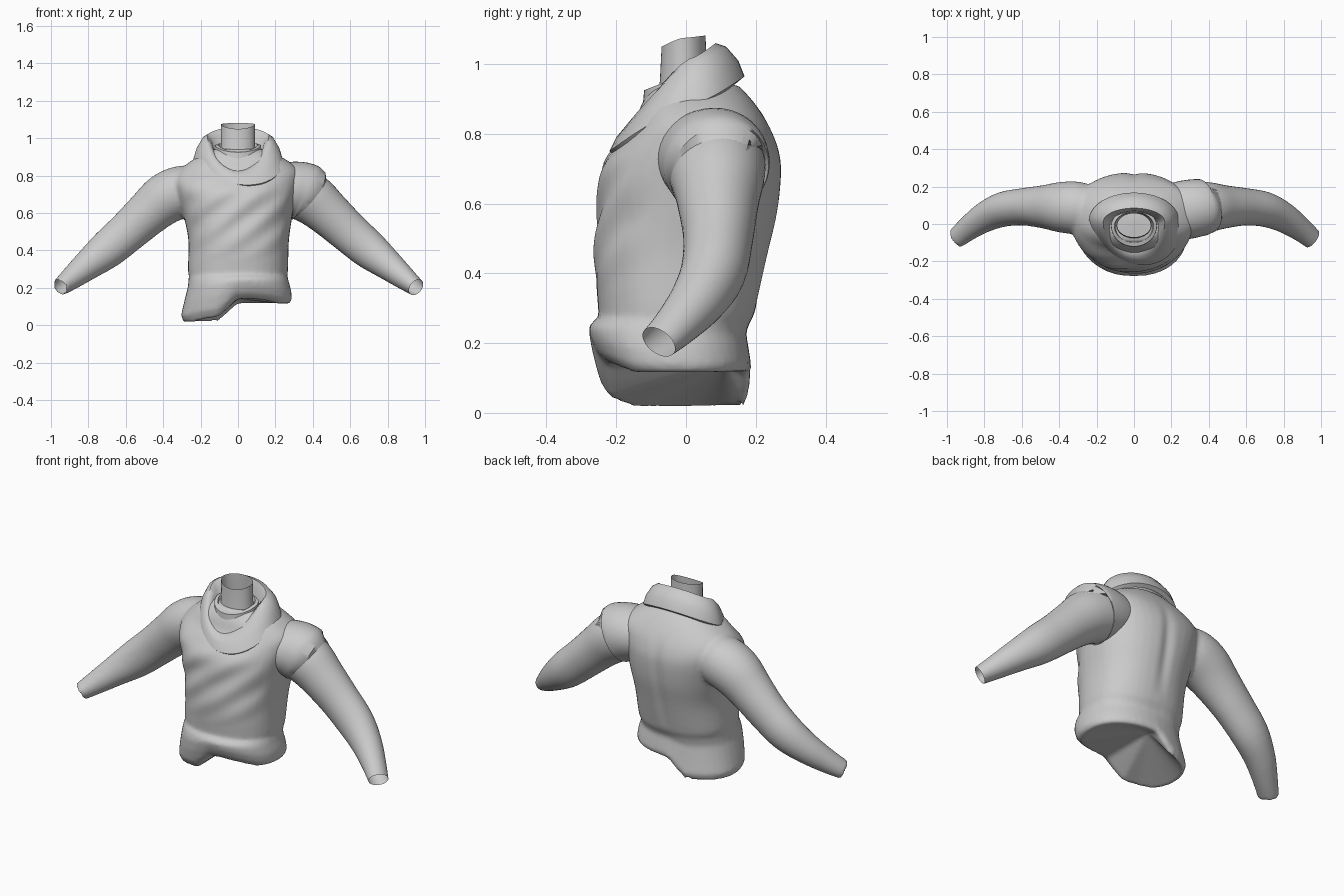
import bpy, bmesh, math
from mathutils import Vector

if "Cube" in bpy.data.objects:
    bpy.data.objects.remove(bpy.data.objects["Cube"])

fabric = bpy.data.materials.new("grey_fabric")
fabric.diffuse_color = (0.6, 0.6, 0.6, 1)
fabric.use_nodes = True
fabric.node_tree.nodes["Principled BSDF"].inputs["Base Color"].default_value = fabric.diffuse_color
N = 40


def spow(v, p):
    return math.copysign(abs(v) ** p, v)


def loft(name, rings, cap_start=None, cap_end=None):
    """Skin closed rings of points; caps are optional pole points."""
    bm = bmesh.new()
    vs = [[bm.verts.new(p) for p in r] for r in rings]
    for a, b in zip(vs, vs[1:]):
        for i in range(len(a)):
            j = (i + 1) % len(a)
            bm.faces.new((a[i], a[j], b[j], b[i]))
    for ring, pole in ((vs[0], cap_start), (vs[-1], cap_end)):
        if pole is not None:
            c = bm.verts.new(pole)
            for i in range(len(ring)):
                bm.faces.new((ring[i], c, ring[(i + 1) % len(ring)]))
    bmesh.ops.recalc_face_normals(bm, faces=bm.faces)
    me = bpy.data.meshes.new(name)
    bm.to_mesh(me)
    bm.free()
    ob = bpy.data.objects.new(name, me)
    bpy.context.collection.objects.link(ob)
    me.materials.append(fabric)
    return ob


def finish(ob, angle=50):
    bpy.ops.object.select_all(action='DESELECT')
    ob.select_set(True)
    bpy.context.view_layer.objects.active = ob
    bpy.ops.object.shade_smooth_by_angle(angle=math.radians(angle))


def apply_mods(ob):
    dg = bpy.context.evaluated_depsgraph_get()
    me = bpy.data.meshes.new_from_object(ob.evaluated_get(dg))
    ob.modifiers.clear()
    ob.data = me


def catmull(pts, steps=4):
    """Smooth rows of numbers into a denser list."""
    out = []
    for i in range(len(pts) - 1):
        p0, p1, p2, p3 = (pts[max(i - 1, 0)], pts[i], pts[i + 1], pts[min(i + 2, len(pts) - 1)])
        for s in range(steps):
            t = s / steps
            out.append([0.5 * (2 * b + (c - a) * t + (2 * a - 5 * b + 4 * c - d) * t * t
                               + (3 * b - a - 3 * c + d) * t ** 3)
                        for a, b, c, d in zip(p0, p1, p2, p3)])
    return out + [list(pts[-1])]


def tube_rings(rows, side, steps=4):
    """Rows: x, y, z, in-plane radius, depth radius; rings square to the path."""
    rows = catmull(rows, steps)
    rings = []
    for i, (x, y, z, r, d) in enumerate(rows):
        a, b = rows[max(i - 1, 0)], rows[min(i + 1, len(rows) - 1)]
        t = Vector([b[k] - a[k] for k in range(3)]).normalized()
        u = t.cross(Vector((0, 1, 0))).normalized()
        w = u.cross(t)
        ring = []
        for k in range(N):
            an = math.tau * k / N
            p = Vector((x, y, z)) + u * r * math.cos(an) + w * d * math.sin(an)
            ring.append((p.x * side, p.y, p.z))
        rings.append(ring)
    return rings


# Torso: z, left x, right x, front y, back y
torso_rows = [
    (0.27, -0.262, 0.262, -0.25, 0.19), (0.30, -0.268, 0.268, -0.252, 0.20),
    (0.45, -0.265, 0.272, -0.262, 0.235), (0.58, -0.29, 0.29, -0.253, 0.265),
    (0.70, -0.325, 0.31, -0.243, 0.275), (0.77, -0.34, 0.325, -0.20, 0.262),
    (0.83, -0.31, 0.325, -0.15, 0.235), (0.89, -0.235, 0.25, -0.125, 0.195),
    (0.94, -0.15, 0.15, -0.09, 0.15)]


def torso_ring(row):
    z, x0, x1, y0, y1 = row
    cx, cy = (x0 + x1) / 2, (y0 + y1) / 2
    return [(cx + (x1 - x0) / 2 * spow(math.cos(math.tau * k / N), 0.88),
             cy + (y1 - y0) / 2 * spow(math.sin(math.tau * k / N), 0.88), z) for k in range(N)]


# Uneven hem: low on one side, raised on the other
def hem_z(x, y):
    t = min(max((x + 0.12) / 0.13, 0), 1)
    z = 0.015 + 0.10 * t * t * (3 - 2 * t)
    return z + 0.04 * max(0, -y - 0.15) / 0.1


hem = [(1.0, (0, -0.29, 0.275, -0.225, 0.175)), (0.85, (0, -0.305, 0.288, -0.255, 0.188)),
       (0.55, (0, -0.287, 0.285, -0.273, 0.18)), (0.25, (0, -0.268, 0.272, -0.28, 0.172)),
       (0.08, (0, -0.264, 0.266, -0.27, 0.182))]
hem_rings = [[(x, y, 0.27 + (hem_z(x, y) - 0.27) * f) for x, y, _ in torso_ring(r)] for f, r in hem]
torso = loft("torso", hem_rings + [torso_ring(r) for r in catmull(torso_rows)],
             (0.0, 0.11, 0.14), (0, 0.02, 0.95))

# Arms: shared path, mirrored by side
arm = [(0.20, 0.07, 0.725, 0.12, 0.12), (0.30, 0.085, 0.715, 0.138, 0.14),
       (0.39, 0.09, 0.675, 0.137, 0.135), (0.48, 0.092, 0.60, 0.122, 0.116),
       (0.59, 0.092, 0.50, 0.110, 0.10), (0.70, 0.078, 0.405, 0.102, 0.093),
       (0.80, 0.035, 0.325, 0.082, 0.080), (0.89, -0.027, 0.252, 0.062, 0.065),
       (0.952, -0.078, 0.203, 0.047, 0.056)]

# One arm is fused into the torso
right_arm = loft("right_arm", tube_rings(arm, -1), (-0.18, 0.07, 0.73), (-0.953, -0.079, 0.202))
bpy.ops.object.select_all(action='DESELECT')
right_arm.select_set(True)
torso.select_set(True)
bpy.context.view_layer.objects.active = torso
bpy.ops.object.join()
m = torso.modifiers.new("fuse", 'REMESH')
m.mode, m.voxel_size = 'VOXEL', 0.011
m = torso.modifiers.new("soften", 'SMOOTH')
m.factor, m.iterations = 0.5, 6
apply_mods(torso)

# Open the fused cuff
bm = bmesh.new()
bm.from_mesh(torso.data)
axis = Vector((-0.65, -0.54, -0.52)).normalized()
bmesh.ops.delete(bm, geom=[f for f in bm.faces if f.calc_center_median().x < -0.88
                           and f.normal.dot(axis) > 0.75], context='FACES')
# Soft diagonal chest folds, spine groove and waistband seam
for v in bm.verts:
    x, y, z = v.co
    if y < -0.08 and abs(x) < 0.3 and 0.35 < z < 0.8:
        fade = math.sin(math.pi * (z - 0.35) / 0.45) * min(1, (-y - 0.08) / 0.08)
        v.co.y += 0.006 * fade * math.sin((z - 0.8 * x) * 38)
    if y > 0.1 and 0.3 < z < 0.85:
        v.co.y -= 0.012 * math.exp(-(x / 0.03) ** 2) * math.sin(math.pi * (z - 0.3) / 0.55)
bm.to_mesh(torso.data)
bm.free()
if not torso.data.materials:
    torso.data.materials.append(fabric)
finish(torso)

# The other arm is a separate sleeve under a shoulder cap
left_arm = loft("left_arm", tube_rings(arm, 1))
finish(left_arm)
cap = [(0.20, 0.065, 0.735, 0.13, 0.15), (0.27, 0.075, 0.73, 0.145, 0.157),
       (0.33, 0.085, 0.72, 0.155, 0.155), (0.365, 0.088, 0.705, 0.158, 0.15),
       (0.368, 0.09, 0.702, 0.135, 0.13)]
finish(loft("shoulder_cap", tube_rings(cap, 1, 3)), 40)


# Hood collar: each ring gives half width and back, side, front values of y and z
def collar_ring(w, ys, zs, lean=0.0):
    ring = []
    for k in range(N):
        a = math.tau * k / N
        c = math.cos(a)
        q = abs(c) ** 1.3
        y = ys[1] + (ys[0] - ys[1]) * c if c > 0 else ys[1] + (ys[1] - ys[2]) * c
        z = zs[1] + (zs[0] - zs[1]) * q if c > 0 else zs[1] + (zs[2] - zs[1]) * q
        ring.append((w * math.sin(a) + lean * max(0, -c), y, z))
    return ring


collar = loft("hood_collar", [
    collar_ring(0.225, (0.15, 0.02, -0.20), (0.95, 0.87, 0.735), 0.05),
    collar_ring(0.24, (0.168, 0.02, -0.22), (0.965, 0.885, 0.75), 0.05),
    collar_ring(0.222, (0.15, 0.02, -0.20), (1.01, 0.945, 0.79), 0.03),
    collar_ring(0.19, (0.115, 0.015, -0.175), (1.05, 1.0, 0.82), 0.01),
    collar_ring(0.165, (0.085, 0.01, -0.155), (1.06, 1.015, 0.825)),
    collar_ring(0.14, (0.07, 0.0, -0.13), (1.03, 0.98, 0.83)),
    collar_ring(0.125, (0.06, -0.01, -0.10), (0.95, 0.92, 0.85))])
finish(collar, 60)

# Neckband and open neck
finish(loft("neckband", [
    collar_ring(0.125, (0.085, -0.01, -0.125), (0.92, 0.90, 0.87)),
    collar_ring(0.122, (0.08, -0.01, -0.12), (0.98, 0.96, 0.925)),
    collar_ring(0.105, (0.065, -0.01, -0.10), (0.985, 0.965, 0.93)),
    collar_ring(0.098, (0.06, -0.01, -0.09), (0.96, 0.94, 0.91))]), 60)
finish(loft("neck", [
    collar_ring(0.10, (0.065, -0.008, -0.085), (0.90, 0.90, 0.88)),
    collar_ring(0.09, (0.06, -0.008, -0.075), (0.97, 0.97, 0.95)),
    collar_ring(0.092, (0.056, -0.008, -0.07), (1.082, 1.075, 1.05))]))
